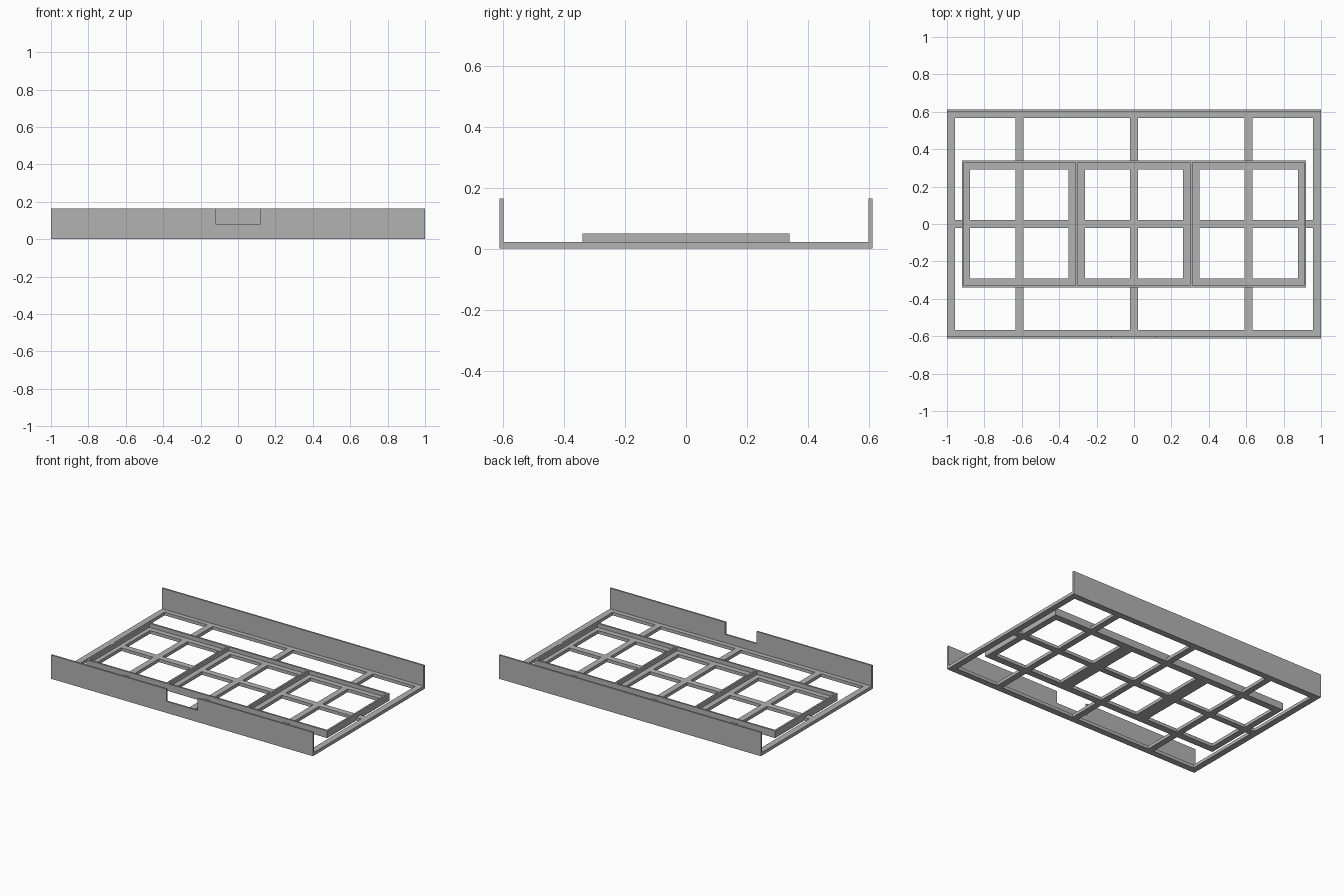
import bpy
import bmesh

cube = bpy.data.objects.get("Cube")
if cube:
    bpy.data.objects.remove(cube, do_unlink=True)

grey = bpy.data.materials.new("plain grey")
grey.use_nodes = True
colour = (0.45, 0.45, 0.45, 1)
grey.diffuse_color = colour
grey.node_tree.nodes["Principled BSDF"].inputs["Base Color"].default_value = colour


def finish(name, bm, faces, offset):
    """Extrude flat faces into a solid and add it to the scene."""
    ret = bmesh.ops.extrude_face_region(bm, geom=faces)
    verts = [v for v in ret["geom"] if isinstance(v, bmesh.types.BMVert)]
    bmesh.ops.translate(bm, vec=offset, verts=verts)
    bmesh.ops.recalc_face_normals(bm, faces=bm.faces[:])
    bmesh.ops.dissolve_limit(bm, angle_limit=0.01, verts=bm.verts[:], edges=bm.edges[:])
    mesh = bpy.data.meshes.new(name)
    bm.to_mesh(mesh)
    bm.free()
    mesh.materials.append(grey)
    obj = bpy.data.objects.new(name, mesh)
    bpy.context.collection.objects.link(obj)


def lattice(name, half_xs, half_ys, solid, z, height):
    """Mirrored grid of cells, kept where solid(|x|, |y|) is true."""
    xs = sorted({s * x for x in half_xs for s in (-1, 1)})
    ys = sorted({s * y for y in half_ys for s in (-1, 1)})
    bm = bmesh.new()
    grid = {(x, y): bm.verts.new((x, y, z)) for x in xs for y in ys}
    for a, b in zip(xs, xs[1:]):
        for c, d in zip(ys, ys[1:]):
            if solid(abs(a + b) / 2, abs(c + d) / 2):
                bm.faces.new([grid[p] for p in ((a, c), (b, c), (b, d), (a, d))])
    bmesh.ops.delete(bm, geom=[v for v in bm.verts if not v.link_faces], context="VERTS")
    finish(name, bm, bm.faces[:], (0, 0, height))


def wall(name, profile, y, thickness):
    """Upright panel from an x, z outline."""
    bm = bmesh.new()
    face = bm.faces.new([bm.verts.new((x, y, z)) for x, z in profile])
    finish(name, bm, [face], (0, thickness, 0))


# Main dimensions
LENGTH, DEPTH, FLOOR = 1.0, 0.611, 0.022
WALL_H, WALL_T = 0.164, 0.012
RIM_X, RIM_Y, RIM_T, RIM_H = 0.92, 0.34, 0.012, 0.028
BAR, BAR_X, DIVIDER_X = 0.0215, 0.612, 0.306


def floor_solid(x, y):
    bars = y < BAR or x < BAR or abs(x - BAR_X) < BAR
    border = x > 0.957 or y > 0.567
    tray = x < RIM_X and y < RIM_Y
    tray_border = tray and (y > 0.292 or x > 0.877 or 0.262 < x < 0.35)
    return bars or border or tray_border


def rim_solid(x, y):
    return x > RIM_X - RIM_T or y > RIM_Y - RIM_T or abs(x - DIVIDER_X) < RIM_T / 2


# Open floor frame with cross bars
lattice("floor_frame",
        (BAR, 0.262, 0.35, BAR_X - BAR, BAR_X + BAR, 0.877, RIM_X, 0.957, LENGTH),
        (BAR, 0.292, RIM_Y, 0.567, DEPTH - WALL_T), floor_solid, 0, FLOOR)

# Raised rim and dividers of the three compartments
lattice("compartment_rim",
        (DIVIDER_X - RIM_T / 2, DIVIDER_X + RIM_T / 2, RIM_X - RIM_T, RIM_X),
        (RIM_Y - RIM_T, RIM_Y), rim_solid, FLOOR, RIM_H)

# Tall walls, the front one with a notch
corners = [(-LENGTH, WALL_H), (-LENGTH, 0), (LENGTH, 0), (LENGTH, WALL_H)]
notch = [(0.12, WALL_H), (0.12, 0.08), (-0.12, 0.08), (-0.12, WALL_H)]
wall("back_wall", corners, DEPTH, -WALL_T)
wall("front_wall", corners + notch, -DEPTH, WALL_T)
